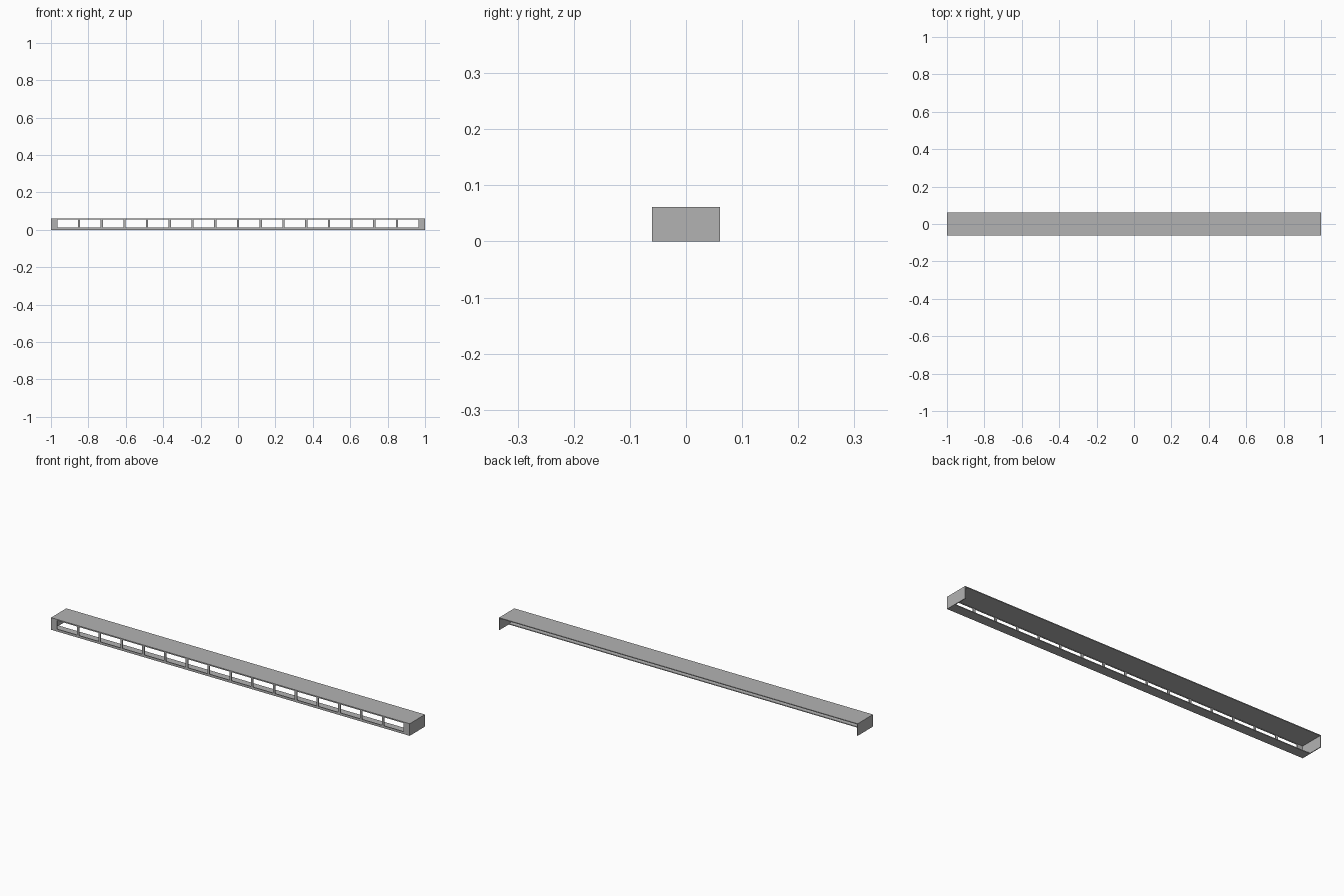
import bpy
import bmesh

cube = bpy.data.objects.get("Cube")
if cube:
    bpy.data.objects.remove(cube, do_unlink=True)

LENGTH, DEPTH, HEIGHT = 2.0, 0.122, 0.061
WALL = 0.004
WINDOWS = 16
PITCH, POST = 0.1215, 0.012
SILL, HEAD = 0.012, 0.055
LEDGE = 0.05

grey = bpy.data.materials.new("metal_grey")
grey.use_nodes = True
grey.diffuse_color = (0.45, 0.45, 0.45, 1)
grey.node_tree.nodes["Principled BSDF"].inputs["Base Color"].default_value = grey.diffuse_color


def add_object(name, bm):
    bmesh.ops.recalc_face_normals(bm, faces=bm.faces)
    mesh = bpy.data.meshes.new(name)
    bm.to_mesh(mesh)
    bm.free()
    mesh.materials.append(grey)
    obj = bpy.data.objects.new(name, mesh)
    bpy.context.collection.objects.link(obj)
    return obj


def box(name, low, high):
    bm = bmesh.new()
    bmesh.ops.create_cube(bm, size=1)
    for v in bm.verts:
        v.co = [a + (b - a) * (c + 0.5) for a, b, c in zip(low, high, v.co)]
    return add_object(name, bm)


X, Y = LENGTH / 2, DEPTH / 2

# Top cover, short bottom ledge and the two closed ends
box("top_plate", (-X, -Y, HEIGHT - WALL), (X, Y, HEIGHT))
box("bottom_ledge", (WALL - X, WALL - Y, 0), (X - WALL, LEDGE - Y, WALL))
for side, name in ((-1, "right_end_plate"), (1, "left_end_plate")):
    xs = sorted((side * X, side * (X - WALL)))
    box(name, (xs[0], -Y, 0), (xs[1], Y, HEIGHT - WALL))

# Front panel: a grid of cells with the window cells left open
columns = [WALL - X]
for i in range(WINDOWS):
    centre = (i - (WINDOWS - 1) / 2) * PITCH
    columns += [centre - (PITCH - POST) / 2, centre + (PITCH - POST) / 2]
columns.append(X - WALL)
rows = [0, SILL, HEAD, HEIGHT - WALL]

bm = bmesh.new()
grid = [[bm.verts.new((x, -Y, z)) for z in rows] for x in columns]
for c in range(len(columns) - 1):
    for r in range(len(rows) - 1):
        if not (r == 1 and c % 2 == 1):
            bm.faces.new((grid[c][r], grid[c + 1][r], grid[c + 1][r + 1], grid[c][r + 1]))
panel = add_object("front_window_panel", bm)
for poly in panel.data.polygons:
    if poly.normal.y > 0:
        poly.flip()
thickness = panel.modifiers.new("thickness", "SOLIDIFY")
thickness.thickness = WALL
thickness.offset = -1
